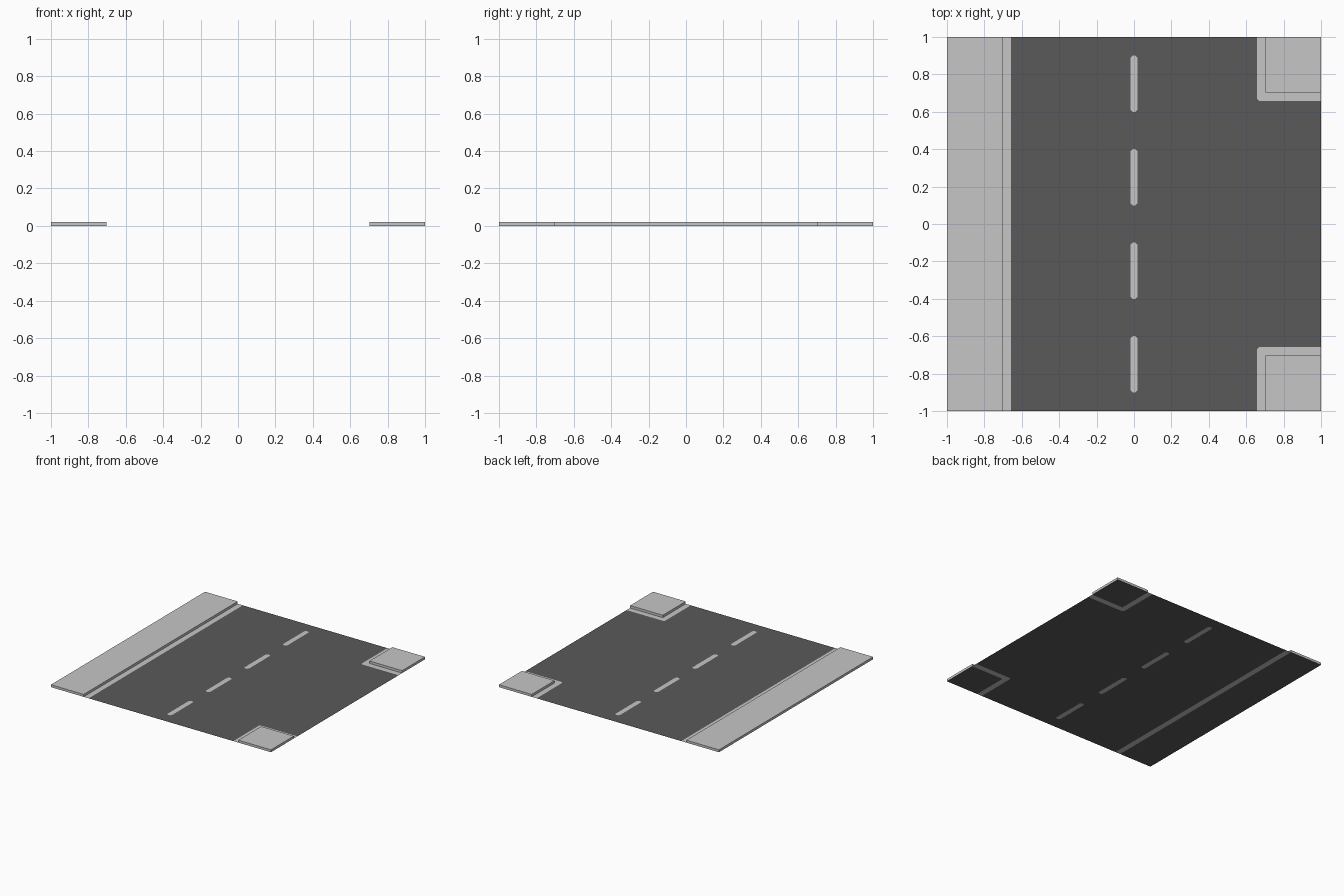
import bpy, bmesh

if "Cube" in bpy.data.objects:
    bpy.data.objects.remove(bpy.data.objects["Cube"])

PAVE, KERB, HEIGHT = 0.703, 0.657, 0.02   # pavement edge, kerb line edge, pavement height
DASH, CUT = 0.02, 0.012                   # dash half width, corner cut
DASHES = [(0.1, 0.4), (0.6, 0.9)]         # mirrored in y


def material(name, v):
    m = bpy.data.materials.new(name)
    m.diffuse_color = (v, v, v, 1)
    m.use_nodes = True
    m.node_tree.nodes["Principled BSDF"].inputs["Base Color"].default_value = m.diffuse_color
    return m


asphalt = material("dark_asphalt", 0.102)
concrete = material("light_concrete", 0.565)


def add_object(name, bm):
    me = bpy.data.meshes.new(name)
    bm.to_mesh(me)
    bm.free()
    me.materials.append(asphalt)
    me.materials.append(concrete)
    ob = bpy.data.objects.new(name, me)
    bpy.context.collection.objects.link(ob)
    return ob


def is_painted(x, y):
    """True on the kerb lines and the centre dashes."""
    x_abs, y = abs(x), abs(y)
    if x < -KERB:
        return x > -PAVE
    if x > KERB and y > KERB:
        return not (x > PAVE and y > PAVE) and (x - KERB) + (y - KERB) > CUT
    return any(a < y < b and x_abs < DASH
               and (DASH - x_abs) + min(y - a, b - y) > CUT for a, b in DASHES)


def mirrored(values):
    return sorted({s * v for v in values for s in (-1, 1)})


# Road sheet: a grid cut along the painted edges
xs = mirrored([DASH - CUT, DASH, KERB, KERB + CUT, PAVE, 1])
ys = mirrored([KERB, KERB + CUT, PAVE, 1] +
              [v for a, b in DASHES for v in (a, a + CUT, b - CUT, b)])
bm = bmesh.new()
grid = [[bm.verts.new((x, y, 0)) for y in ys] for x in xs]
for i in range(len(xs) - 1):
    for j in range(len(ys) - 1):
        bm.faces.new((grid[i][j], grid[i + 1][j], grid[i + 1][j + 1], grid[i][j + 1]))
# Small corner cells get diagonals so the painted corners are cut off
small = [f for f in bm.faces if max(e.calc_length() for e in f.edges) < CUT * 1.1]
bmesh.ops.poke(bm, faces=small)
for f in bm.faces:
    c = f.calc_center_median()
    f.material_index = int(is_painted(c.x, c.y))
add_object("road_surface", bm)


# Raised pavements: concrete slabs with a dark underside
def slab(name, x0, x1, y0, y1):
    bm = bmesh.new()
    bmesh.ops.create_cube(bm, size=1)
    for v in bm.verts:
        v.co = ((x0 + x1) / 2 + v.co.x * (x1 - x0),
                (y0 + y1) / 2 + v.co.y * (y1 - y0),
                (v.co.z + 0.5) * HEIGHT)
    bm.normal_update()
    for f in bm.faces:
        f.material_index = 0 if f.normal.z < -0.5 else 1
    add_object(name, bm)


slab("left_pavement", -1, -PAVE, -1, 1)
slab("back_corner_pavement", PAVE, 1, PAVE, 1)
slab("front_corner_pavement", PAVE, 1, -1, -PAVE)
